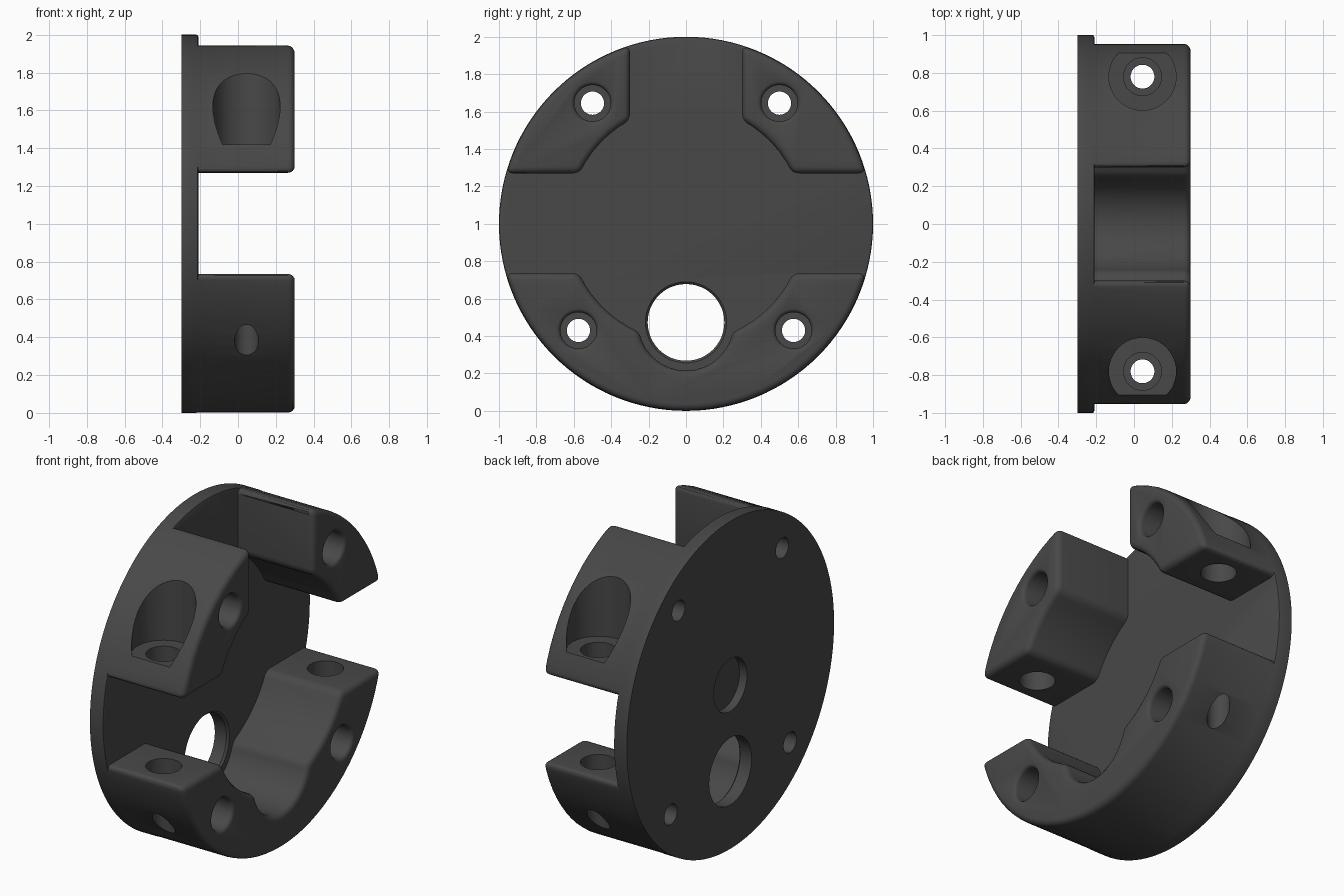
import bpy, bmesh
from math import sin, cos, pi, asin, acos, atan2, radians
from mathutils import Vector

if "Cube" in bpy.data.objects:
    bpy.data.objects.remove(bpy.data.objects["Cube"])


def to_object(name, bm):
    bmesh.ops.recalc_face_normals(bm, faces=bm.faces)
    me = bpy.data.meshes.new(name)
    bm.to_mesh(me)
    bm.free()
    ob = bpy.data.objects.new(name, me)
    bpy.context.collection.objects.link(ob)
    return ob


def lathe(name, profile, axis, centre, n=48):
    """Closed solid of revolution from (radius, position along axis) points."""
    bm = bmesh.new()
    a, u, v = {'X': ((1, 0, 0), (0, 1, 0), (0, 0, 1)),
               'Z': ((0, 0, 1), (1, 0, 0), (0, 1, 0))}[axis]
    a, u, v, c = Vector(a), Vector(u), Vector(v), Vector(centre)
    rings = [[bm.verts.new(c + a * t + (u * cos(2 * pi * i / n) + v * sin(2 * pi * i / n)) * r)
              for i in range(n)] for r, t in profile]
    for p, q in zip(rings, rings[1:]):
        for i in range(n):
            j = (i + 1) % n
            bm.faces.new((p[i], p[j], q[j], q[i]))
    bm.faces.new(rings[0])
    bm.faces.new(rings[-1])
    return to_object(name, bm)


def arc(r, a0, a1, n, z=0.0):
    return [(r * cos(a0 + (a1 - a0) * i / n), z + r * sin(a0 + (a1 - a0) * i / n))
            for i in range(n + 1)]


def block(name, outline, side=1):
    """Prism standing on the plate, with rounded corners and front rim."""
    bm = bmesh.new()
    low = [bm.verts.new((-0.25, side * y, 1 + z)) for y, z in outline]
    top = [bm.verts.new((0.3, side * y, 1 + z)) for y, z in outline]
    bm.faces.new(low)
    bm.faces.new(top)
    n = len(low)
    for i in range(n):
        j = (i + 1) % n
        bm.faces.new((low[i], low[j], top[j], top[i]))
    bmesh.ops.recalc_face_normals(bm, faces=bm.faces)
    edges = []
    for e in bm.edges:
        xs = [v.co.x for v in e.verts]
        rim = min(xs) > 0.2
        corner = max(xs) - min(xs) > 0.3 and e.calc_face_angle() > radians(25)
        if rim or corner:
            edges.append(e)
    bmesh.ops.bevel(bm, geom=edges, offset=0.035, offset_type='OFFSET', segments=4,
                    profile=0.5, affect='EDGES', clamp_overlap=False)
    return to_object(name, bm)


def combine(base, tool, op):
    m = base.modifiers.new(op, 'BOOLEAN')
    m.operation, m.object, m.solver = op, tool, 'EXACT'
    bpy.context.view_layer.objects.active = base
    bpy.ops.object.modifier_apply(modifier=m.name)
    bpy.data.objects.remove(tool)


R, RI = 0.998, 0.63     # outer and inner radius of the blocks

# Round back plate with softened front rim
housing = lathe('round_housing', [(1, -0.3), (1, -0.22), (0.997, -0.213), (0.99, -0.21)],
                'X', (0, 0, 1), 128)

# Two upper blocks
upper = (arc(R, asin(0.27 / R), acos(0.3 / R), 12)
         + arc(RI, acos(0.3 / RI), asin(0.27 / RI), 6))
for s in (1, -1):
    combine(housing, block('upper_block', upper, s), 'UNION')

# Lower crescent block with a round relief around the large hole
lo, li, lp = asin(0.265 / R), asin(0.265 / RI), asin(0.578 / RI)
pa = atan2(-0.048, 0.2506)
lower = (arc(R, pi + lo, 2 * pi - lo, 36)
         + arc(RI, -li, -lp, 7)
         + arc(0.255, pa, -pi - pa, 14, -0.53)[1:-1]
         + arc(RI, pi + lp, pi + li, 7))
combine(housing, block('lower_block', lower), 'UNION')

# Cable hole and shallow centre recess in the back
cuts = [lathe('cable_hole', [(0.205, -0.4), (0.205, -0.222), (0.217, -0.21), (0.217, -0.1)],
              'X', (0, 0, 0.473)),
        lathe('back_recess', [(0.16, -0.4), (0.16, -0.25)], 'X', (0, 0, 1))]

# Counterbored holes along x, and clamp screw holes along z
bore = [(0.062, -0.4), (0.062, -0.12), (0.097, -0.12), (0.097, 0.277), (0.1, 0.288),
        (0.107, 0.296), (0.12, 0.301), (0.12, 0.4)]
for s in (1, -1):
    for y, z in ((0.5, 1.645), (0.575, 0.43)):
        cuts.append(lathe('mount_hole', bore, 'X', (0, s * y, z)))
    cuts.append(lathe('head_pocket', [(0.1, 1.2), (0.1, 1.42), (0.178, 1.42), (0.178, 2.1)],
                      'Z', (0.045, s * 0.78, 0)))
    cuts.append(lathe('clamp_hole', [(0.063, -0.1), (0.063, 0.56), (0.1, 0.56), (0.1, 0.85)],
                      'Z', (0.045, s * 0.78, 0)))
for c in cuts:
    combine(housing, c, 'DIFFERENCE')

# Dark finish and smooth shading
mat = bpy.data.materials.new('dark_grey')
mat.diffuse_color = (0.065, 0.065, 0.065, 1)
mat.use_nodes = True
mat.node_tree.nodes["Principled BSDF"].inputs["Base Color"].default_value = mat.diffuse_color
housing.data.materials.clear()
housing.data.materials.append(mat)
bpy.ops.object.select_all(action='DESELECT')
housing.select_set(True)
bpy.context.view_layer.objects.active = housing
bpy.ops.object.shade_smooth_by_angle(angle=radians(30))
